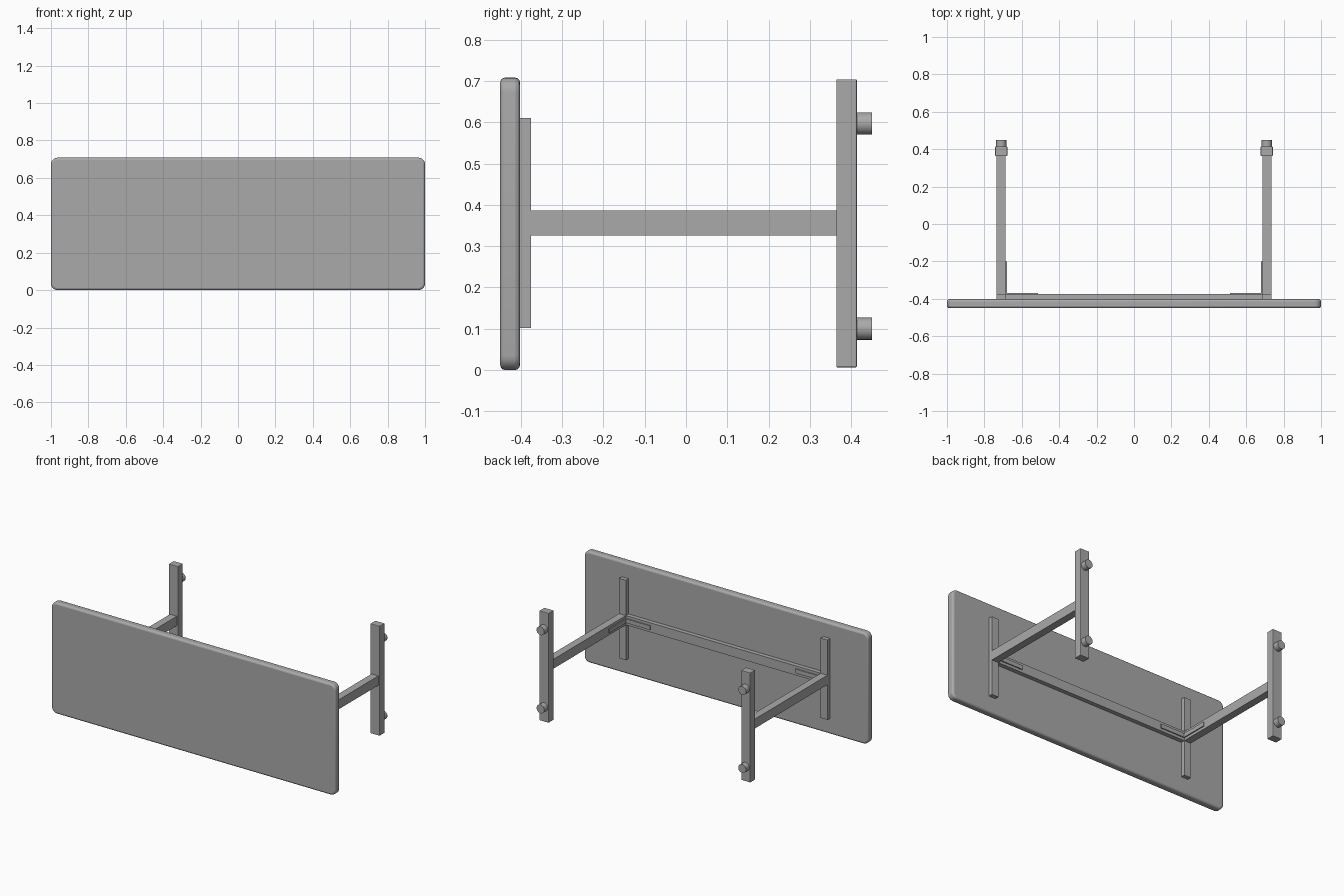
import bpy
import bmesh
from math import radians
from mathutils import Matrix

cube = bpy.data.objects.get("Cube")
if cube:
    bpy.data.objects.remove(cube, do_unlink=True)

GREY = (0.4, 0.4, 0.4, 1)
mat = bpy.data.materials.new("plain grey")
mat.use_nodes = True
mat.diffuse_color = GREY
mat.node_tree.nodes["Principled BSDF"].inputs["Base Color"].default_value = GREY


def finish(name, bm):
    mesh = bpy.data.meshes.new(name)
    bm.to_mesh(mesh)
    bm.free()
    mesh.materials.append(mat)
    obj = bpy.data.objects.new(name, mesh)
    bpy.context.collection.objects.link(obj)
    return obj


def smooth(obj):
    bpy.ops.object.select_all(action="DESELECT")
    obj.select_set(True)
    bpy.context.view_layer.objects.active = obj
    bpy.ops.object.shade_smooth_by_angle(angle=radians(35))


def box_mesh(x, y, z):
    """Box from (low, high) pairs along each axis."""
    bm = bmesh.new()
    bmesh.ops.create_cube(bm, size=1)
    for v in bm.verts:
        v.co = [(lo + hi) / 2 + c * (hi - lo) for c, (lo, hi) in zip(v.co, (x, y, z))]
    return bm


def box(name, x, y, z, bevel=0):
    obj = finish(name, box_mesh(x, y, z))
    if bevel:
        mod = obj.modifiers.new("Bevel", "BEVEL")
        mod.width = bevel
        mod.segments = 2
    return obj


def centred(c, width):
    return (c - width / 2, c + width / 2)


# Table top: rounded corners, then softened rims
bm = box_mesh((-1, 1), (-0.45, -0.402), (0, 0.708))
corners = [e for e in bm.edges
           if abs(e.verts[0].co.y - e.verts[1].co.y) > 0.01]
bmesh.ops.bevel(bm, geom=corners, offset=0.035, segments=6, profile=0.5, affect="EDGES")
top = finish("table_top", bm)
rim = top.modifiers.new("Soft rim", "BEVEL")
rim.width = 0.012
rim.segments = 3
rim.limit_method = "ANGLE"
rim.angle_limit = radians(50)
smooth(top)

# Long rail under the top
box("long_rail", (-0.69, 0.69), (-0.402, -0.375), (0.326, 0.386))

# Leg assemblies, one per end
for side, s in (("right", -1), ("left", 1)):
    cx = s * 0.71
    box(side + "_top_support", centred(cx, 0.048), (-0.402, -0.375), (0.102, 0.61))
    box(side + "_column", centred(cx, 0.048), (-0.376, 0.365), (0.326, 0.386))
    box(side + "_foot_bar", centred(cx, 0.065), (0.364, 0.414), (0.006, 0.704), 0.003)

    # Thin angle bracket in the corner of column and rail
    box(side + "_bracket_rail_plate", centred(s * 0.597, 0.17),
        (-0.375, -0.368), (0.343, 0.369))
    box(side + "_bracket_column_plate", centred(s * 0.6825, 0.007),
        (-0.375, -0.2), (0.343, 0.369))

    # Round foot pads
    for place, z in (("lower", 0.1), ("upper", 0.597)):
        bm = bmesh.new()
        bmesh.ops.create_cone(bm, cap_ends=True, segments=24,
                              radius1=0.027, radius2=0.027, depth=0.038)
        bmesh.ops.transform(bm, verts=bm.verts, matrix=(
            Matrix.Translation((cx, 0.431, z)) @ Matrix.Rotation(radians(90), 4, "X")))
        smooth(finish(f"{side}_{place}_pad", bm))
